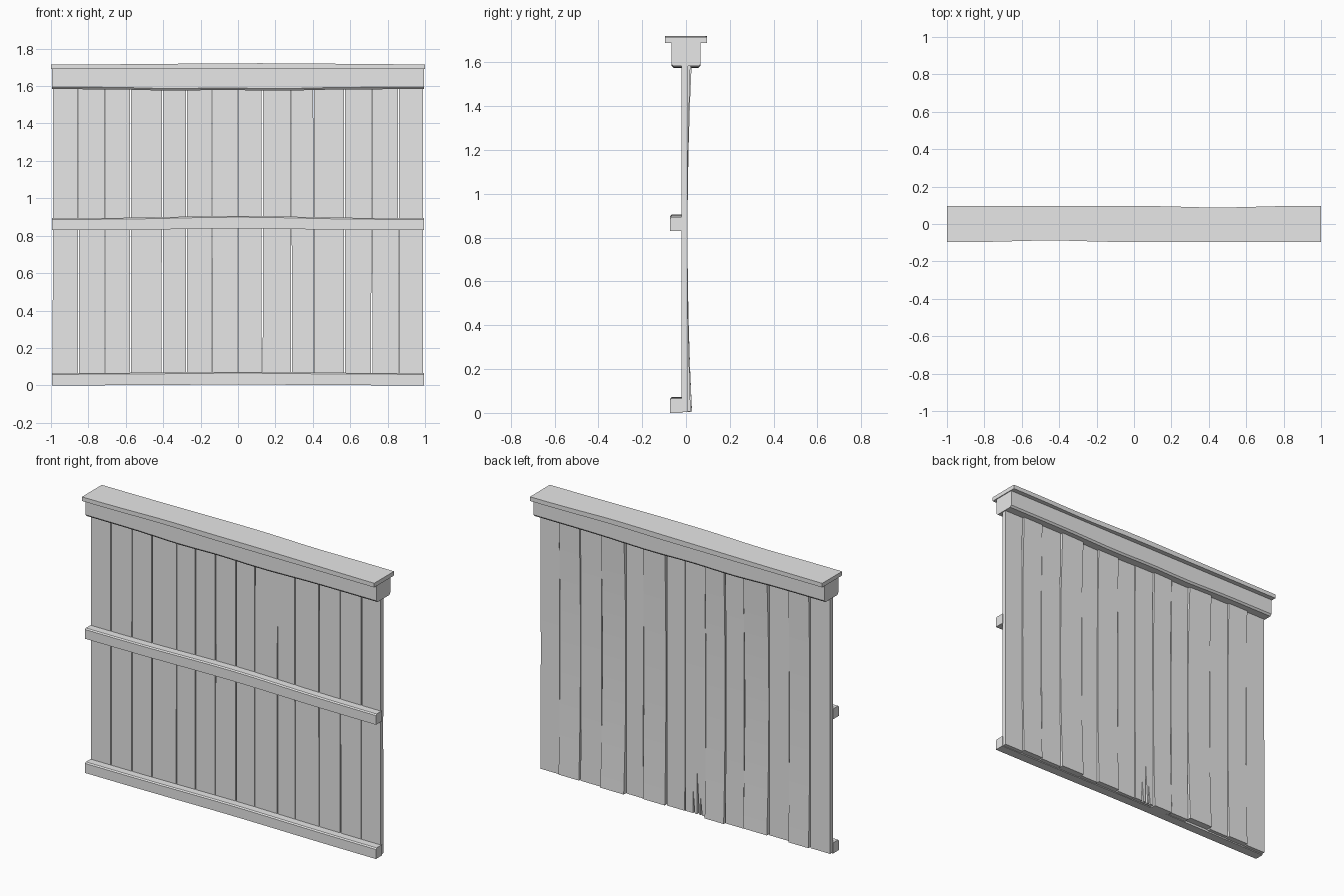
import bpy, bmesh, math, random
from mathutils import Vector

random.seed(4)
cube = bpy.data.objects.get("Cube")
if cube:
    bpy.data.objects.remove(cube, do_unlink=True)

grey = bpy.data.materials.new("plain_grey")
grey.use_nodes = True
grey.diffuse_color = (0.8, 0.8, 0.8, 1)
grey.node_tree.nodes["Principled BSDF"].inputs["Base Color"].default_value = (0.8, 0.8, 0.8, 1)


def loft(name, rings):
    """Skin a list of matching closed rings and cap both ends."""
    bm = bmesh.new()
    loops = [[bm.verts.new(p) for p in ring] for ring in rings]
    n = len(loops[0])
    for a, b in zip(loops, loops[1:]):
        for i in range(n):
            j = (i + 1) % n
            bm.faces.new((a[i], a[j], b[j], b[i]))
    bm.faces.new(loops[0])
    bm.faces.new(loops[-1])
    bmesh.ops.recalc_face_normals(bm, faces=bm.faces)
    mesh = bpy.data.meshes.new(name)
    bm.to_mesh(mesh)
    bm.free()
    mesh.materials.append(grey)
    obj = bpy.data.objects.new(name, mesh)
    bpy.context.collection.objects.link(obj)
    return obj


def smooth(obj):
    bpy.ops.object.select_all(action="DESELECT")
    obj.select_set(True)
    bpy.context.view_layer.objects.active = obj
    bpy.ops.object.shade_smooth_by_angle(angle=math.radians(30))


def hump(x, centre, width):
    return math.exp(-((x - centre) / width) ** 2)


def beam(name, profile, warp, half=0.995, steps=16):
    """Run a (y, z) profile along x, with each point shifted by warp."""
    rings = []
    for i in range(steps + 1):
        x = half * (2 * i / steps - 1)
        rings.append([(x, *warp(x, y, z)) for y, z in profile])
    obj = loft(name, rings)
    smooth(obj)
    return obj


# Top beam with chamfered lower edges
def warp_beam(x, y, z):
    dip = 0.008 * (hump(x, -0.35, 0.2) + hump(x, 0.2, 0.25))
    return y, z - (dip if z < 1.65 else 0)


beam("top_beam", [(-0.057, 1.583), (0.057, 1.583), (0.067, 1.594),
                  (0.067, 1.70), (-0.067, 1.70), (-0.067, 1.594)], warp_beam)


# Overhanging cap board, worn inward on each long edge
def warp_cap(x, y, z):
    if y > 0:
        y -= 0.009 * hump(x, 0.45, 0.25)
    else:
        y += 0.009 * hump(x, -0.45, 0.25)
    return y, z + (0.007 * hump(x, 0.1, 0.6) if z > 1.7 else 0)


beam("cap_board", [(-0.097, 1.69), (0.097, 1.69), (0.097, 1.715), (-0.097, 1.715)],
     warp_cap, half=1.0)


# Front rails with a slightly raised middle
def rail(name, low, high, rise):
    def warp(x, y, z):
        return y, z + rise * hump(x, 0, 0.45) * (1 if z > low + 0.01 else 0.7)
    beam(name, [(-0.073, low), (-0.015, low), (-0.015, high),
                (-0.066, high), (-0.073, high - 0.007)], warp)


rail("middle_rail", 0.83, 0.894, 0.012)
rail("bottom_rail", 0.0, 0.066, 0.006)

# Vertical planks, some bowed back at the ends
edges = [-0.992, -0.855, -0.71, -0.575, -0.405, -0.275, -0.14, 0.0,
         0.13, 0.285, 0.405, 0.57, 0.715, 0.86, 0.992]
bows = [0, 0.012, 0, 0.02, 0.006, 0.014, 0.002]
planks = []
for k, (left, right) in enumerate(zip(edges, edges[1:])):
    foot = random.uniform(0.002, 0.016)
    bow = bows[k % len(bows)]
    ends = [random.uniform(0.001, 0.004) for _ in range(4)]
    rings = []
    for i in range(9):
        t = i / 8
        z = foot + t * (1.62 - foot)
        x0 = left + ends[0] * (1 - t) + ends[1] * t
        x1 = right - ends[2] * (1 - t) - ends[3] * t
        back = 0.007 + bow * (2 * t - 1) ** 2
        rings.append([(x0, -0.021, z), (x1, -0.021, z), (x1, back, z), (x0, back, z)])
    planks.append(loft(f"plank_{k + 1}", rings))

# Splits in the foot of one plank, seen from behind
split_plank = planks[6]
for x, height, width in ((-0.113, 0.13, 0.007), (-0.09, 0.27, 0.009), (-0.062, 0.16, 0.007)):
    tip = Vector((x + 0.008, 0, height))
    rings = [[(x - width, y, -0.02), (x + width, y, -0.02), (tip.x, y, tip.z)]
             for y in (-0.008, 0.06)]
    cutter = loft("split_cutter", rings)
    cutter.hide_render = True
    mod = split_plank.modifiers.new("split", "BOOLEAN")
    mod.operation = "DIFFERENCE"
    mod.solver = "EXACT"
    mod.object = cutter
    bpy.ops.object.select_all(action="DESELECT")
    bpy.context.view_layer.objects.active = split_plank
    split_plank.select_set(True)
    bpy.ops.object.modifier_apply(modifier=mod.name)
    bpy.data.objects.remove(cutter, do_unlink=True)

for plank in planks:
    smooth(plank)
